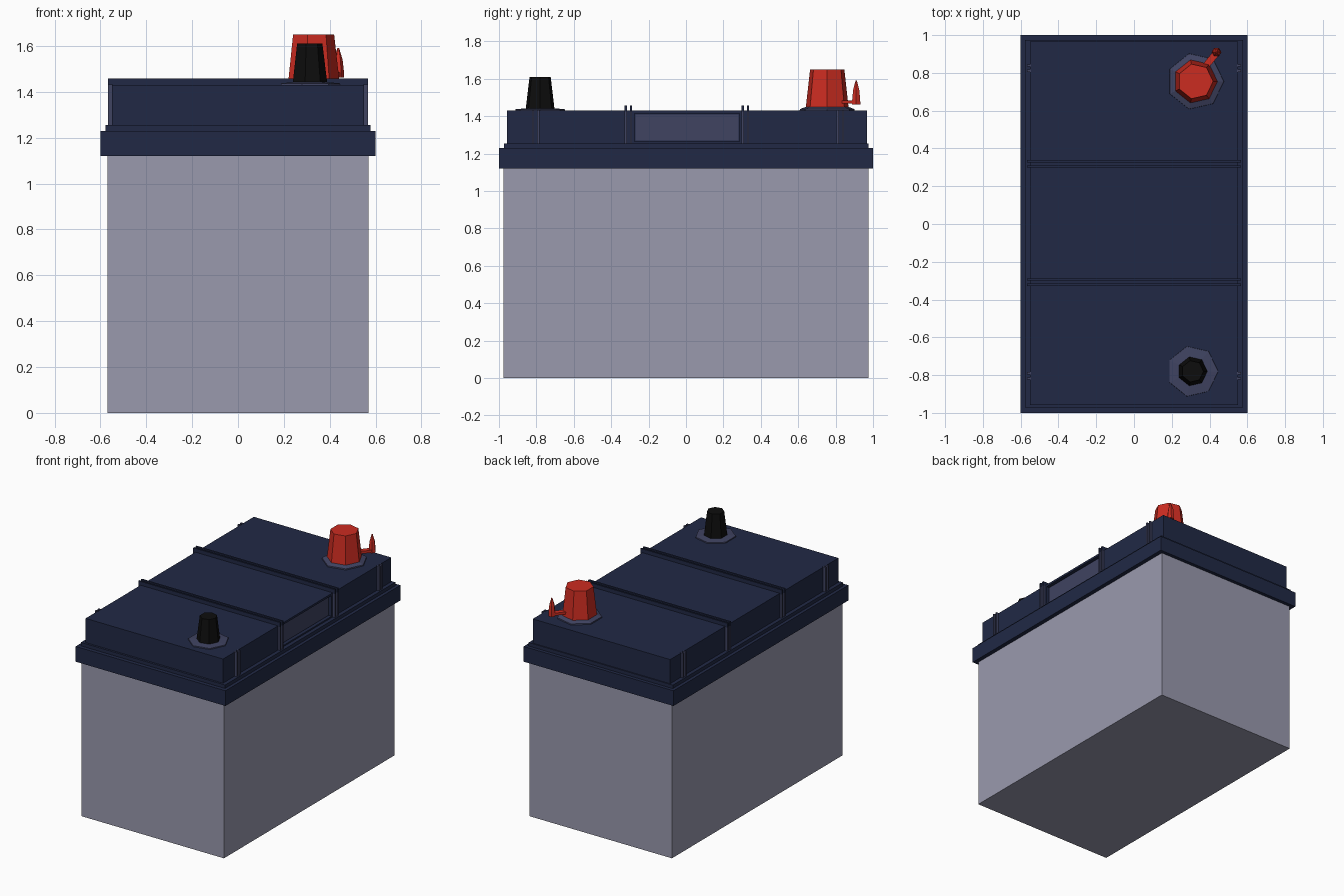
import bpy, bmesh
from math import cos, sin, pi, atan2

if "Cube" in bpy.data.objects:
    bpy.data.objects.remove(bpy.data.objects["Cube"])

def mat(name, rgb):
    m = bpy.data.materials.new(name)
    m.diffuse_color = (*rgb, 1)
    m.use_nodes = True
    m.node_tree.nodes["Principled BSDF"].inputs["Base Color"].default_value = m.diffuse_color
    return m

GREY = mat("case_grey", (0.32, 0.32, 0.42))
NAVY = mat("lid_navy", (0.015, 0.022, 0.06))
SLATE = mat("slate", (0.05, 0.056, 0.12))
RED = mat("cap_red", (0.6, 0.025, 0.015))
BLACK = mat("post_black", (0.004, 0.004, 0.004))

def finish(name, bm, m):
    bmesh.ops.recalc_face_normals(bm, faces=bm.faces)
    me = bpy.data.meshes.new(name)
    bm.to_mesh(me)
    bm.free()
    ob = bpy.data.objects.new(name, me)
    bpy.context.collection.objects.link(ob)
    if m:
        me.materials.append(m)
    return ob

def box(name, x, y, z, m=None):
    """Box from (min, max) ranges on each axis."""
    bm = bmesh.new()
    bmesh.ops.create_cube(bm, size=1)
    for v in bm.verts:
        for i, r in enumerate((x, y, z)):
            v.co[i] = r[0] if v.co[i] < 0 else r[1]
    return finish(name, bm, m)

def turned(name, cx, cy, profile, m, sides=7):
    """Faceted solid from (radius, z) rings, capped at both ends."""
    bm = bmesh.new()
    rings = [[bm.verts.new((cx + r * cos(2 * pi * k / sides),
                            cy + r * sin(2 * pi * k / sides), z))
              for k in range(sides)] for r, z in profile]
    for a, b in zip(rings, rings[1:]):
        for k in range(sides):
            n = (k + 1) % sides
            bm.faces.new((a[k], a[n], b[n], b[k]))
    bm.faces.new(rings[0][::-1])
    bm.faces.new(rings[-1])
    return finish(name, bm, m)

# Case and stepped lid
box("case", (-0.57, 0.57), (-0.975, 0.975), (0, 1.13), GREY)
box("lid_rim", (-0.6, 0.6), (-1, 1), (1.12, 1.23), NAVY)
box("lid_step", (-0.577, 0.577), (-0.972, 0.975), (1.22, 1.255), NAVY)
lid = box("lid_top", (-0.55, 0.55), (-0.957, 0.967), (1.24, 1.43), NAVY)

# Recessed label panel on the right side
cutter = box("panel_cutter", (0.525, 0.6), (-0.275, 0.285), (1.265, 1.415))
cutter.hide_render = True
mod = lid.modifiers.new("recess", 'BOOLEAN')
mod.operation = 'DIFFERENCE'
mod.solver = 'EXACT'
mod.object = cutter
bpy.context.view_layer.objects.active = lid
bpy.ops.object.modifier_apply(modifier=mod.name)
bpy.data.objects.remove(cutter)
box("recess_panel", (0.522, 0.528), (-0.27, 0.28), (1.27, 1.41), SLATE)

# Paired ribs: full hoops over the lid, short ones near the corners
for yc in (-0.308, 0.318):
    for s in (-1, 1):
        y = yc + s * 0.014
        w = (y - 0.006, y + 0.006)
        box("cross_rib", (-0.567, 0.567), w, (1.425, 1.457), NAVY)
        for x in ((-0.567, -0.545), (0.545, 0.567)):
            box("side_rib", x, w, (1.25, 1.425), SLATE)
for yc in (-0.804, 0.825):
    for s in (-1, 1):
        y = yc + s * 0.014
        for x in ((-0.567, -0.545), (0.545, 0.567)):
            box("corner_rib", x, (y - 0.006, y + 0.006), (1.25, 1.432), SLATE)

# Terminals
turned("negative_base", 0.31, -0.78, [(0.137, 1.425), (0.135, 1.437), (0.08, 1.442)], SLATE)
turned("negative_post", 0.31, -0.78, [(0.08, 1.43), (0.058, 1.61)], BLACK)
turned("positive_base", 0.325, 0.755, [(0.152, 1.425), (0.15, 1.438), (0.115, 1.45)], SLATE)
turned("positive_cap", 0.325, 0.755, [(0.118, 1.44), (0.094, 1.65)], RED)

# Strap and pointed plug tied to the red cap
x0, y0, x1, y1 = 0.37, 0.825, 0.44, 0.91
strap = box("cap_strap", (-0.055, 0.055), (-0.018, 0.018), (1.467, 1.485), RED)
strap.location = ((x0 + x1) / 2, (y0 + y1) / 2, 0)
strap.rotation_euler.z = atan2(y1 - y0, x1 - x0)
turned("cap_plug", x1 - 0.003, y1, [(0.026, 1.463), (0.024, 1.495), (0.019, 1.54), (0.004, 1.59)], RED, 6)
